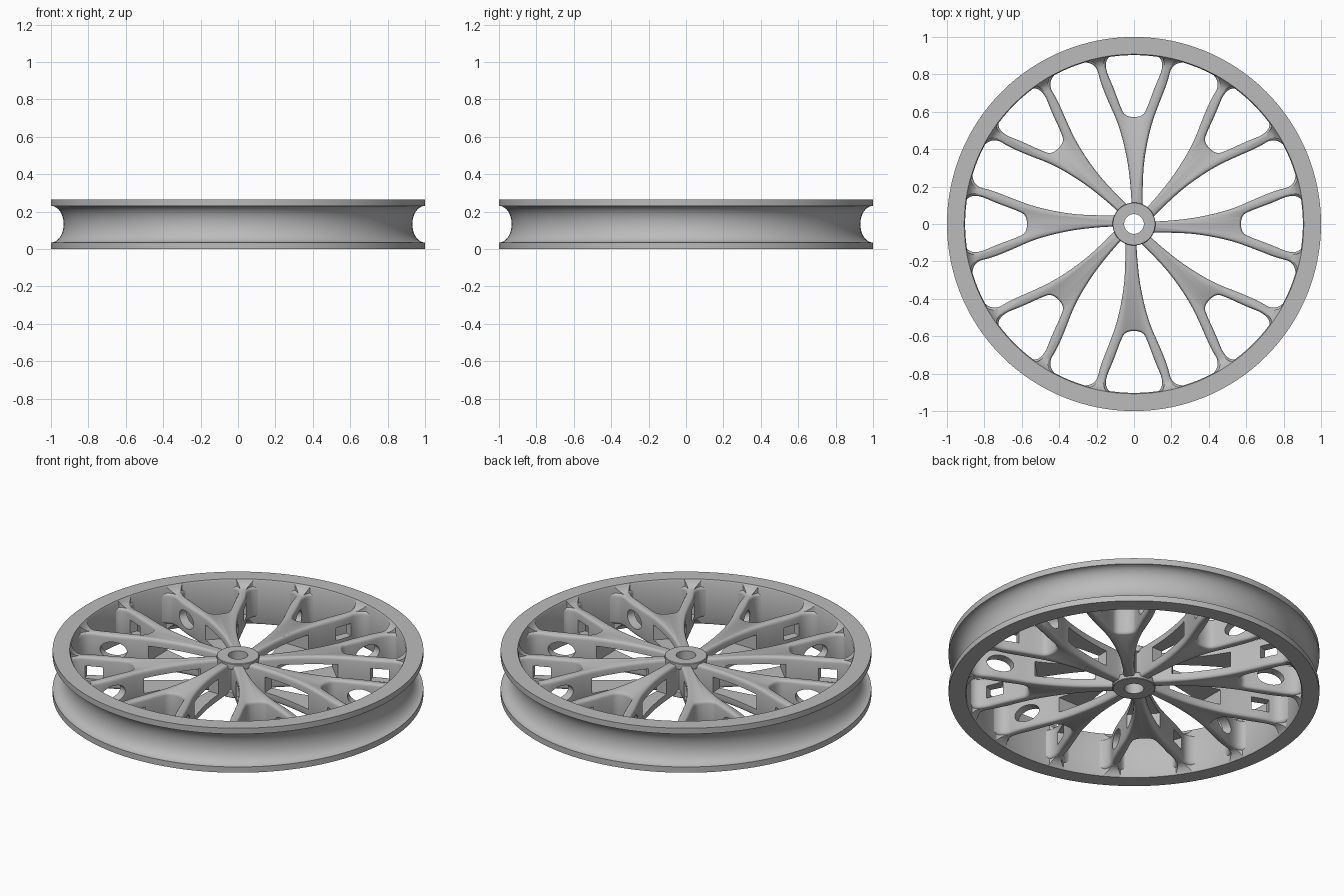
import bpy, bmesh, math
from mathutils import Matrix, Vector

cube = bpy.data.objects.get("Cube")
if cube:
    bpy.data.objects.remove(cube)

HEIGHT, MID, SPOKES = 0.265, 0.1325, 8
STEP = 2 * math.pi / SPOKES

grey = bpy.data.materials.new("plain grey")
grey.use_nodes = True
grey.diffuse_color = (0.5, 0.5, 0.5, 1)
grey.node_tree.nodes["Principled BSDF"].inputs["Base Color"].default_value = (0.5, 0.5, 0.5, 1)


def add_object(name, bm):
    bmesh.ops.recalc_face_normals(bm, faces=bm.faces)
    mesh = bpy.data.meshes.new(name)
    bm.to_mesh(mesh)
    bm.free()
    mesh.materials.append(grey)
    obj = bpy.data.objects.new(name, mesh)
    bpy.context.collection.objects.link(obj)
    return obj


def smooth(obj):
    bpy.ops.object.select_all(action="DESELECT")
    obj.select_set(True)
    bpy.context.view_layer.objects.active = obj
    bpy.ops.object.shade_smooth_by_angle(angle=math.radians(35))


def mirrored(half):
    """Complete a (radius, z) profile with its reflection below mid height."""
    return half + [(r, HEIGHT - z) for r, z in reversed(half)]


def lathe(name, profile, steps):
    """Spin a closed (radius, z) profile about the z axis."""
    bm = bmesh.new()
    verts = [bm.verts.new((r, 0, z)) for r, z in profile]
    edges = [bm.edges.new((verts[i - 1], verts[i])) for i in range(len(verts))]
    bmesh.ops.spin(bm, geom=verts + edges, cent=(0, 0, 0), axis=(0, 0, 1),
                   angle=2 * math.pi, steps=steps, use_merge=True)
    bmesh.ops.remove_doubles(bm, verts=bm.verts, dist=1e-5)
    return add_object(name, bm)


def turn(points, angle):
    return [Matrix.Rotation(angle, 2) @ Vector(p) for p in points]


def round_off(points, passes=3):
    """Corner cutting of a closed outline."""
    for _ in range(passes):
        cut = []
        for i, p in enumerate(points):
            q = points[(i + 1) % len(points)]
            cut += [p.lerp(q, 0.25), p.lerp(q, 0.75)]
        points = cut
    return points


def grow(points, distance):
    """Move a closed outline outward."""
    n = len(points)
    area = sum(points[i - 1].cross(points[i]) for i in range(n))
    sign = 1 if area > 0 else -1
    result = []
    for i, p in enumerate(points):
        along = (points[(i + 1) % n] - points[i - 1]).normalized()
        result.append(p + Vector((along.y, -along.x)) * sign * distance)
    return result


def add_prism(bm, outline, layers):
    """Stack grown copies of an outline at (z, growth) layers into a closed solid."""
    rings = [[bm.verts.new((p.x, p.y, z)) for p in grow(outline, g)] for z, g in layers]
    for low, high in zip(rings, rings[1:]):
        for i in range(len(low)):
            bm.faces.new((low[i - 1], low[i], high[i], high[i - 1]))
    bm.faces.new(rings[0])
    bm.faces.new(rings[-1])


# Rim: grooved outside, with a plain band inside
groove = [(1 - 0.068 * math.sin(a), MID - 0.098 * math.cos(a))
          for a in (math.pi * i / 20 for i in range(21))]
smooth(lathe("rim", [(1, 0)] + groove + [(1, HEIGHT), (0.908, HEIGHT), (0.903, 0.255),
                                         (0.903, 0.01), (0.908, 0)], 128))

# Hub: bored barrel with a flange at each end
smooth(lathe("hub", mirrored([(0.053, 0.235), (0.112, 0.235), (0.115, 0.232),
                              (0.115, 0.2), (0.095, 0.195)]), 64))

# Spokes start as a disc that curves up to the rim lips
spokes = lathe("spokes", mirrored([(0.06, 0.222), (0.85, 0.222), (0.872, 0.226), (0.89, 0.238),
                                   (0.902, 0.255), (0.907, 0.263), (0.925, 0.263)]), 128)

# Openings: a gap between spokes and a hole in each fork, flared to round the spoke edges
tip = [(0.14, 0.66), (0.18, 0.76), (0.2, 0.845), (0.265, 0.87)]
right_edge = [(0.046, 0.09), (0.046, 0.2), (0.053, 0.34), (0.088, 0.52)] + tip
left_edge = [(-0.012, 0.09), (-0.018, 0.2), (-0.034, 0.34), (-0.077, 0.52)] + [(-x, y) for x, y in tip]
arc = [(0.908 * math.sin(a), 0.908 * math.cos(a)) for a in (STEP * 0.47, STEP * 0.53)]
gap = round_off([Vector(p) for p in right_edge + arc] + turn(reversed(left_edge), -STEP))
fork_half = [(0.045, 0.572), (0.072, 0.625), (0.11, 0.73), (0.158, 0.84), (0.135, 0.903), (0.05, 0.908)]
fork = round_off([Vector(p) for p in fork_half] + [Vector((-x, y)) for x, y in reversed(fork_half)])

flare = [(0.205, 0), (0.213, 0.002), (0.219, 0.006), (0.223, 0.012), (0.4, 0.012)]
layers = [(HEIGHT - z, g) for z, g in reversed(flare)] + flare
bm = bmesh.new()
for k in range(SPOKES):
    for outline in (gap, fork):
        add_prism(bm, turn(outline, k * STEP), layers)
openings = add_object("opening_cutters", bm)

# Sideways cutters: stem slot, oval hole in one arm, square window in the other
bm = bmesh.new()
lean = math.radians(24)
for k in range(SPOKES):
    around = Matrix.Translation((0, 0, MID)) @ Matrix.Rotation(k * STEP, 4, "Z")
    slot = bmesh.ops.create_cube(bm, size=1)["verts"]
    for v in slot:
        far = v.co.y > 0
        v.co = Vector((v.co.x * (0.3 if far else 0.14), 0.53 if far else 0.21, v.co.z * 0.09))
    bmesh.ops.transform(bm, matrix=around, verts=slot)

    oval = bmesh.ops.create_cone(bm, cap_ends=True, segments=32, radius1=1, radius2=1, depth=0.16)["verts"]
    shape = Matrix.Diagonal((1, 0.075, 0.05, 1)) @ Matrix.Rotation(math.pi / 2, 4, "Y")
    bmesh.ops.transform(bm, verts=oval, matrix=around @ Matrix.Translation((-0.135, 0.72, 0))
                        @ Matrix.Rotation(lean, 4, "Z") @ shape)

    window = bmesh.ops.create_cube(bm, size=1)["verts"]
    bmesh.ops.transform(bm, verts=window, matrix=around @ Matrix.Translation((0.15, 0.755, 0))
                        @ Matrix.Rotation(-lean, 4, "Z") @ Matrix.Diagonal((0.16, 0.1, 0.075, 1)))
side_holes = add_object("side_hole_cutters", bm)

# Cut the disc into spokes, then drop the cutters
bpy.context.view_layer.objects.active = spokes
for cutter in (openings, side_holes):
    cutter.hide_render = True
    mod = spokes.modifiers.new(cutter.name, "BOOLEAN")
    mod.operation = "DIFFERENCE"
    mod.solver = "EXACT"
    mod.object = cutter
    bpy.ops.object.modifier_apply(modifier=mod.name)
    bpy.data.objects.remove(cutter)
smooth(spokes)
